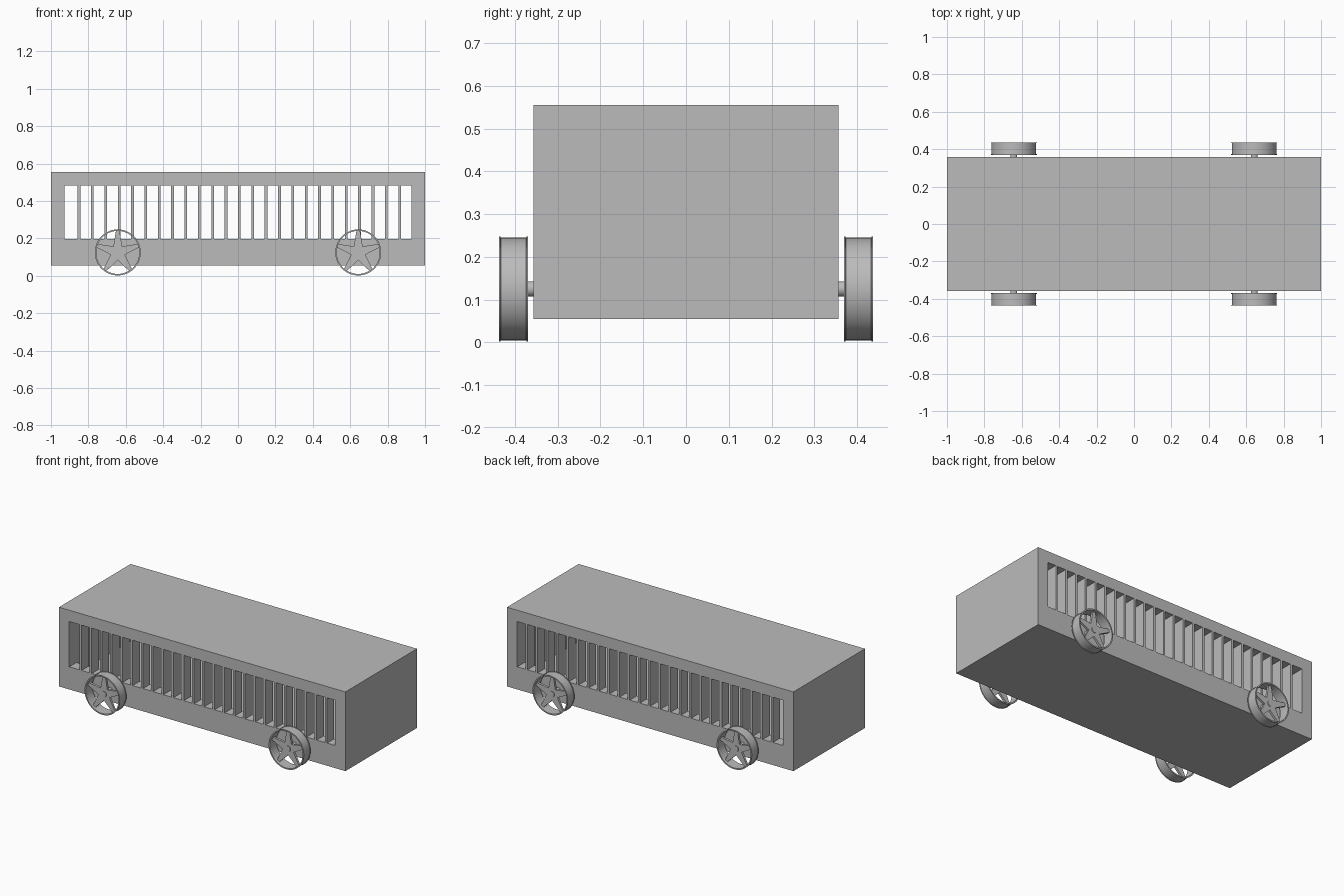
import bpy, bmesh, math
from mathutils import Matrix, Vector

default = bpy.data.objects.get("Cube")
if default:
    bpy.data.objects.remove(default, do_unlink=True)

U = 1 / 14            # one wall thickness
BASE = 0.055          # underside of the body
WHEEL_Z, WHEEL_R = 0.125, 0.123

grey = bpy.data.materials.new("plain grey")
grey.use_nodes = True
colour = (0.5, 0.5, 0.5, 1)
grey.diffuse_color = colour
grey.node_tree.nodes["Principled BSDF"].inputs["Base Color"].default_value = colour


def finish(name, bm, smooth=False):
    bmesh.ops.recalc_face_normals(bm, faces=bm.faces)
    mesh = bpy.data.meshes.new(name)
    bm.to_mesh(mesh)
    bm.free()
    obj = bpy.data.objects.new(name, mesh)
    bpy.context.collection.objects.link(obj)
    mesh.materials.append(grey)
    if smooth:
        bpy.ops.object.select_all(action="DESELECT")
        obj.select_set(True)
        bpy.context.view_layer.objects.active = obj
        bpy.ops.object.shade_smooth_by_angle(angle=math.radians(35))
    return obj


def add_box(bm, low, high):
    low, high = Vector(low), Vector(high)
    place = Matrix.Translation((low + high) / 2) @ Matrix.Diagonal((*(high - low), 1))
    bmesh.ops.create_cube(bm, size=1, matrix=place)


def box(name, low, high):
    bm = bmesh.new()
    add_box(bm, low, high)
    return finish(name, bm)


def cut(target, cutter):
    cutter.hide_render = True
    mod = target.modifiers.new("cut", "BOOLEAN")
    mod.operation, mod.solver, mod.object = "DIFFERENCE", "EXACT", cutter
    bpy.context.view_layer.objects.active = target
    bpy.ops.object.modifier_apply(modifier=mod.name)
    bpy.data.objects.remove(cutter, do_unlink=True)


# Hollow body with one long opening through both sides
body = box("body_shell", (-14 * U, -5 * U, BASE), (14 * U, 5 * U, BASE + 7 * U))
cut(body, box("inside_cutter", (-13 * U, -4 * U, BASE + U), (13 * U, 4 * U, BASE + 6 * U)))
cut(body, box("opening_cutter", (-13 * U, -6 * U, BASE + 2 * U), (13 * U, 6 * U, BASE + 6 * U)))

# Upright slats in each opening
for side, y in (("front", -5 * U), ("back", 4 * U)):
    bm = bmesh.new()
    for i in range(-12, 13):
        add_box(bm, (i * U, y, BASE + 2 * U), (i * U + 0.2 * U, y + U, BASE + 6 * U))
    finish(side + "_slats", bm)


# Wheel parts are made around z, outward face up, then turned to face sideways
def rim(bm):
    profile = [(0.115, 0.370), (WHEEL_R, 0.370), (WHEEL_R, 0.373), (0.120, 0.374),
               (0.120, 0.433), (WHEEL_R, 0.434), (WHEEL_R, 0.437), (0.115, 0.437)]
    verts = [bm.verts.new((r, 0, h)) for r, h in profile]
    edges = [bm.edges.new((verts[i - 1], verts[i])) for i in range(len(verts))]
    bmesh.ops.spin(bm, geom=verts + edges, cent=(0, 0, 0), axis=(0, 0, 1),
                   angle=math.tau, steps=48, use_duplicate=False)
    bmesh.ops.remove_doubles(bm, verts=bm.verts, dist=0.0001)


def spokes(bm):
    outline = []
    for i in range(5):
        a = math.tau * i / 5 + math.pi / 2
        for r, turn in ((0.117, -0.08), (0.117, 0.08), (0.04, math.pi / 5)):
            outline.append((r * math.cos(a + turn), r * math.sin(a + turn), 0.404))
    face = bm.faces.new([bm.verts.new(p) for p in outline])
    out = bmesh.ops.extrude_face_region(bm, geom=[face])["geom"]
    bmesh.ops.translate(bm, vec=(0, 0, 0.015),
                        verts=[v for v in out if isinstance(v, bmesh.types.BMVert)])


def axle(bm):
    low, high = 4.5 * U, 0.423
    bmesh.ops.create_cone(bm, cap_ends=True, segments=24, radius1=0.018, radius2=0.018,
                          depth=high - low, matrix=Matrix.Translation((0, 0, (low + high) / 2)))


for end, x in (("right", -9 * U), ("left", 9 * U)):
    for side, turn in (("front", 0), ("back", math.pi)):
        place = (Matrix.Translation((x, 0, WHEEL_Z)) @ Matrix.Rotation(turn, 4, "Z")
                 @ Matrix.Rotation(math.pi / 2, 4, "X"))
        for part, build in (("rim", rim), ("spokes", spokes), ("axle", axle)):
            bm = bmesh.new()
            build(bm)
            bmesh.ops.transform(bm, matrix=place, verts=bm.verts)
            finish(f"{side}_{end}_wheel_{part}", bm, smooth=part != "spokes")
